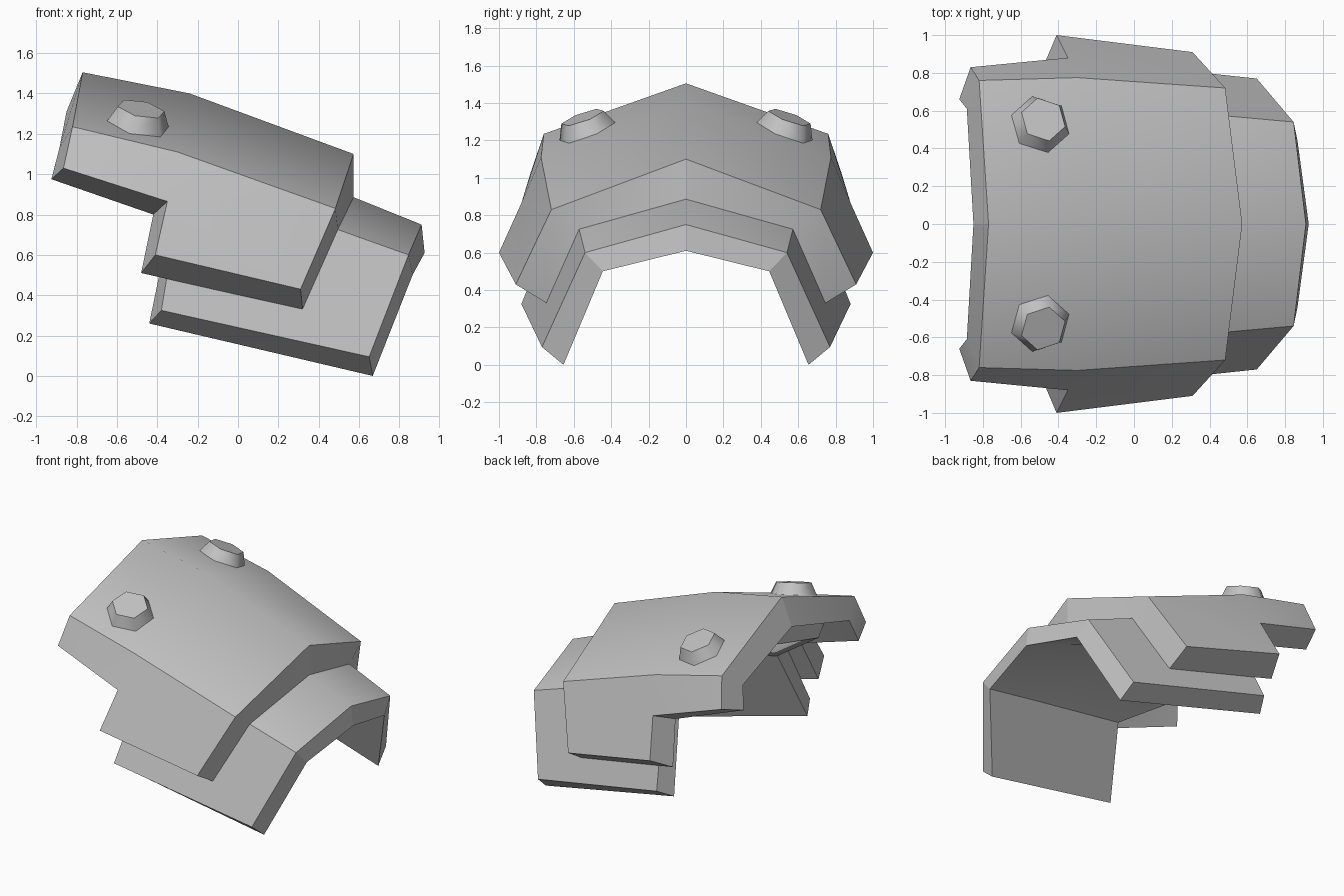
import bpy, bmesh, math
from mathutils import Vector

if "Cube" in bpy.data.objects:
    bpy.data.objects.remove(bpy.data.objects["Cube"])

metal = bpy.data.materials.new("grey_metal")
metal.diffuse_color = (0.54, 0.54, 0.54, 1)
metal.use_nodes = True
metal.node_tree.nodes["Principled BSDF"].inputs["Base Color"].default_value = metal.diffuse_color


def finish(name, bm):
    """Make an object from the half mesh and mirror it across y = 0."""
    bmesh.ops.recalc_face_normals(bm, faces=bm.faces)
    for f in bm.faces:
        f.smooth = True
    for e in bm.edges:
        if e.calc_face_angle(1) < 0.35:
            e.smooth = True
    me = bpy.data.meshes.new(name)
    bm.to_mesh(me)
    bm.free()
    me.materials.append(metal)
    ob = bpy.data.objects.new(name, me)
    bpy.context.collection.objects.link(ob)
    mod = ob.modifiers.new("Mirror", 'MIRROR')
    mod.use_axis = (False, True, False)
    mod.merge_threshold = 0.0005
    return ob


def plate(name, outer, inner, faces, creases):
    """Thick half plate: outer skin, inner skin and the rim between them."""
    bm = bmesh.new()
    o = [bm.verts.new(p) for p in outer]
    i = [bm.verts.new(p) for p in inner]
    count = {}
    for f in faces:
        bm.faces.new([o[k] for k in f])
        bm.faces.new([i[k] for k in reversed(f)])
        for a, b in zip(f, f[1:] + f[:1]):
            key = (min(a, b), max(a, b))
            count[key] = count.get(key, 0) + 1
    for (a, b), n in count.items():
        on_ridge = outer[a][1] == 0 and outer[b][1] == 0
        if n == 1 and not on_ridge:
            bm.faces.new([o[a], o[b], i[b], i[a]])
            for p, q in ((o[a], o[b]), (i[a], i[b]), (o[a], i[a]), (o[b], i[b])):
                bm.edges.get((p, q)).smooth = False
    for a, b in creases:
        for v in (o, i):
            bm.edges.get((v[a], v[b])).smooth = False
    return finish(name, bm)


# Upper plate: ridge 0-2, shoulder 3-5, stepped lower edge 6-9
plate("upper_plate",
      [(-.77, 0, 1.505), (-.24, 0, 1.40), (.573, 0, 1.10),
       (-.82, .76, 1.235), (-.30, .775, 1.11), (.483, .72, .83),
       (-.865, .83, 1.03), (-.35, .88, .865), (-.41, 1.0, .60), (.31, .91, .43)],
      [(-.85, 0, 1.31), (-.27, 0, 1.19), (.573, 0, .885),
       (-.885, .61, 1.13), (-.32, .62, .98), (.495, .57, .725),
       (-.925, .66, .975), (-.42, .72, .80), (-.48, .835, .51), (.32, .745, .33)],
      [[0, 1, 4, 3], [1, 2, 5, 4], [3, 4, 7, 6], [4, 5, 9, 8, 7]],
      [(3, 4), (4, 5)])

# Lower plate with a tail under the upper one: ridge 0-3, shoulder 4-7, hem 8-9
plate("lower_plate",
      [(.91, 0, .75), (.57, 0, .887), (-.25, 0, 1.185), (-.68, 0, 1.27),
       (.845, .54, .60), (.49, .572, .727), (-.29, .665, .86), (-.68, .62, 1.06),
       (.65, .77, .095), (-.38, .88, .325)],
      [(.925, 0, .61), (.56, 0, .75), (-.28, 0, 1.05), (-.68, 0, 1.13),
       (.865, .445, .50), (.47, .48, .58), (-.34, .565, .745), (-.70, .52, .99),
       (.668, .655, 0), (-.44, .765, .26)],
      [[0, 1, 5, 4], [1, 2, 6, 5], [2, 3, 7, 6], [4, 5, 6, 9, 8]],
      [(4, 5), (5, 6)])

# Hexagonal bolts, set square to the upper plate
axis = Vector((.20, .33, .92)).normalized()
side = Vector((1, 0, 0))
side = (side - axis * side.dot(axis)).normalized()
up = axis.cross(side)
base = Vector((-.497, .525, 1.245))
bm = bmesh.new()
rings = []
for height, radius in ((0, .163), (.085, .122)):
    rings.append([bm.verts.new(base + axis * height + radius *
                  (side * math.cos(a) + up * math.sin(a)))
                  for a in (math.radians(45 + 60 * k) for k in range(6))])
for k in range(6):
    bm.faces.new([rings[0][k], rings[0][k - 1], rings[1][k - 1], rings[1][k]])
for ring in rings:
    bm.faces.new(ring)
    for k in range(6):
        bm.edges.get((ring[k], ring[k - 1])).smooth = False
finish("hex_bolts", bm)
